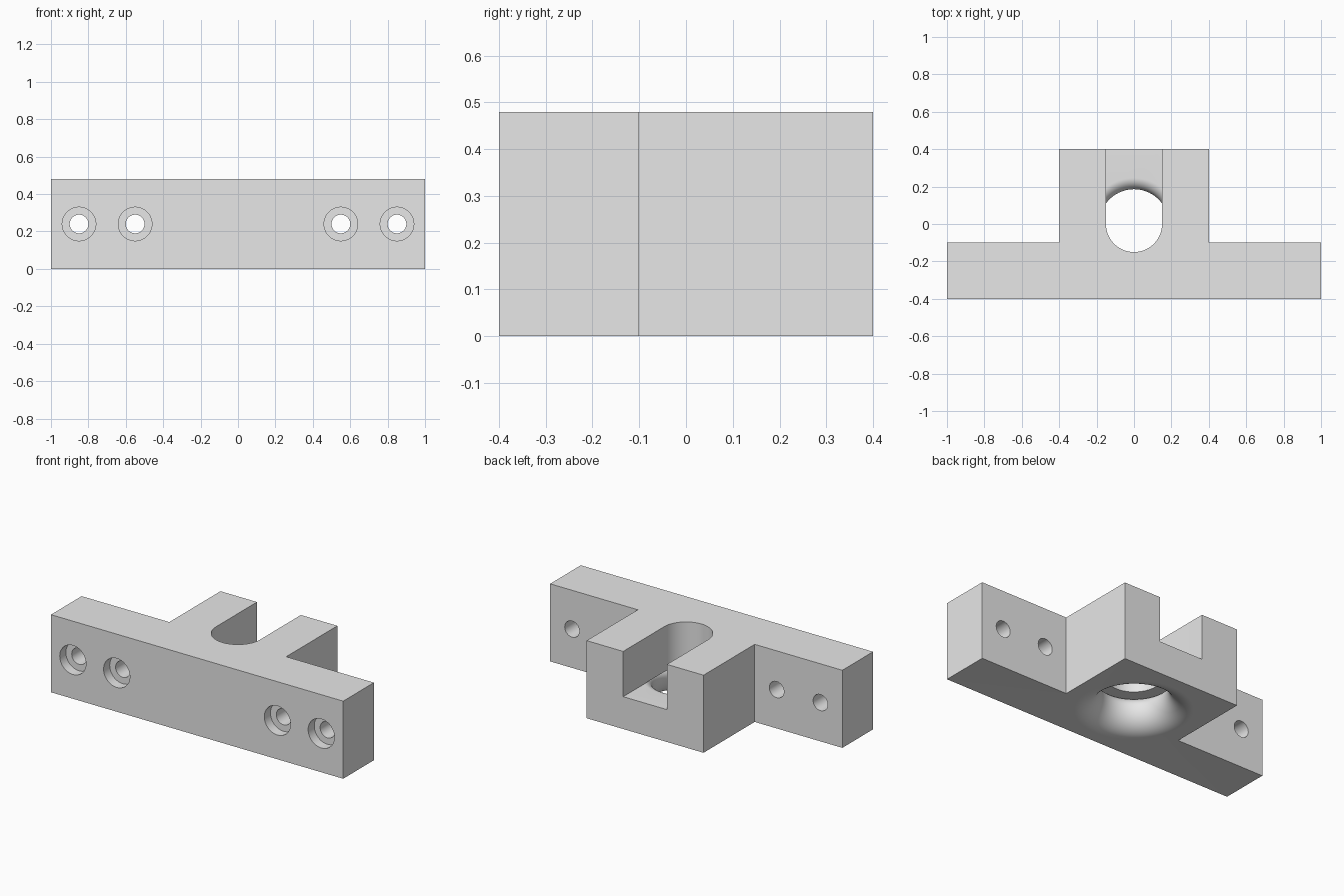
import bpy, bmesh
from math import sin, cos, pi, radians

cube = bpy.data.objects.get("Cube")
if cube:
    bpy.data.objects.remove(cube, do_unlink=True)

HEIGHT = 0.48
FLOOR = 0.2      # slot floor height
SLOT_R = 0.15
THROAT = 0.186   # narrowest radius of the flared hole
LOW_R, TOP_R = 0.14, 0.06   # lip roundings below and above the throat

grey = bpy.data.materials.new("plain_grey")
grey.use_nodes = True
grey.diffuse_color = (0.8, 0.8, 0.8, 1)
grey.node_tree.nodes["Principled BSDF"].inputs["Base Color"].default_value = (0.8, 0.8, 0.8, 1)


def make_object(name, bm):
    bmesh.ops.recalc_face_normals(bm, faces=bm.faces)
    mesh = bpy.data.meshes.new(name)
    bm.to_mesh(mesh)
    bm.free()
    mesh.materials.append(grey)
    obj = bpy.data.objects.new(name, mesh)
    bpy.context.collection.objects.link(obj)
    return obj


def prism(name, outline, z0, z1):
    """Extrude a flat xy outline upward."""
    bm = bmesh.new()
    face = bm.faces.new([bm.verts.new((x, y, z0)) for x, y in outline])
    top = bmesh.ops.extrude_face_region(bm, geom=[face])["geom"]
    verts = [v for v in top if isinstance(v, bmesh.types.BMVert)]
    bmesh.ops.translate(bm, verts=verts, vec=(0, 0, z1 - z0))
    return make_object(name, bm)


def lathe(name, profile, steps=96):
    """Turn a radius/height profile about z and cap both ends."""
    bm = bmesh.new()
    rings = [[bm.verts.new((r * cos(2 * pi * i / steps), r * sin(2 * pi * i / steps), z))
              for i in range(steps)] for r, z in profile]
    for low, high in zip(rings, rings[1:]):
        for i in range(steps):
            j = (i + 1) % steps
            bm.faces.new((low[i], low[j], high[j], high[i]))
    bm.faces.new(rings[0])
    bm.faces.new(rings[-1])
    return make_object(name, bm)


def cut(target, cutter):
    cutter.hide_render = True
    mod = target.modifiers.new("cut", "BOOLEAN")
    mod.operation = "DIFFERENCE"
    mod.solver = "EXACT"
    mod.object = cutter
    bpy.context.view_layer.objects.active = target
    bpy.ops.object.modifier_apply(modifier=mod.name)
    bpy.data.objects.remove(cutter, do_unlink=True)


# T-shaped block: mounting bar with a lug at the back
half = [(1, -0.4), (1, -0.1), (0.4, -0.1), (0.4, 0.4)]
body = prism("mounting_block", half + [(-x, y) for x, y in reversed(half)], 0, HEIGHT)

# Round-ended slot, open at the top and back
arc = [(SLOT_R * cos(pi + pi * i / 48), SLOT_R * sin(pi + pi * i / 48)) for i in range(49)]
cut(body, prism("slot_cutter", arc + [(SLOT_R, 0.6), (-SLOT_R, 0.6)], FLOOR, 0.6))

# Flared hole through the slot floor, rounded on both lips
lower = [(THROAT + LOW_R * (1 - cos(a)), LOW_R * (1 - sin(a)))
         for a in [pi / 2 * (1 - i / 20) for i in range(21)]]
upper = [(THROAT + TOP_R * (1 - cos(a)), LOW_R + TOP_R * sin(a))
         for a in [pi / 2 * i / 14 for i in range(1, 15)]]
rim = THROAT + LOW_R
cut(body, lathe("flare_cutter", [(rim, -0.1)] + lower + upper
                + [(THROAT + TOP_R, FLOOR + 0.0005)]))

# Counterbored screw holes through the bar
for x in (-0.85, -0.55, 0.55, 0.85):
    bore = lathe("screw_cutter", [(0.09, -0.2), (0.09, 0.06), (0.05, 0.06), (0.05, 0.5)], 48)
    bore.rotation_euler.x = -pi / 2
    bore.location = (x, -0.4, 0.24)
    bpy.context.view_layer.update()
    cut(body, bore)

# Smooth the round surfaces, keep the block edges crisp
bpy.ops.object.select_all(action="DESELECT")
body.select_set(True)
bpy.context.view_layer.objects.active = body
bpy.ops.object.shade_smooth_by_angle(angle=radians(30))
